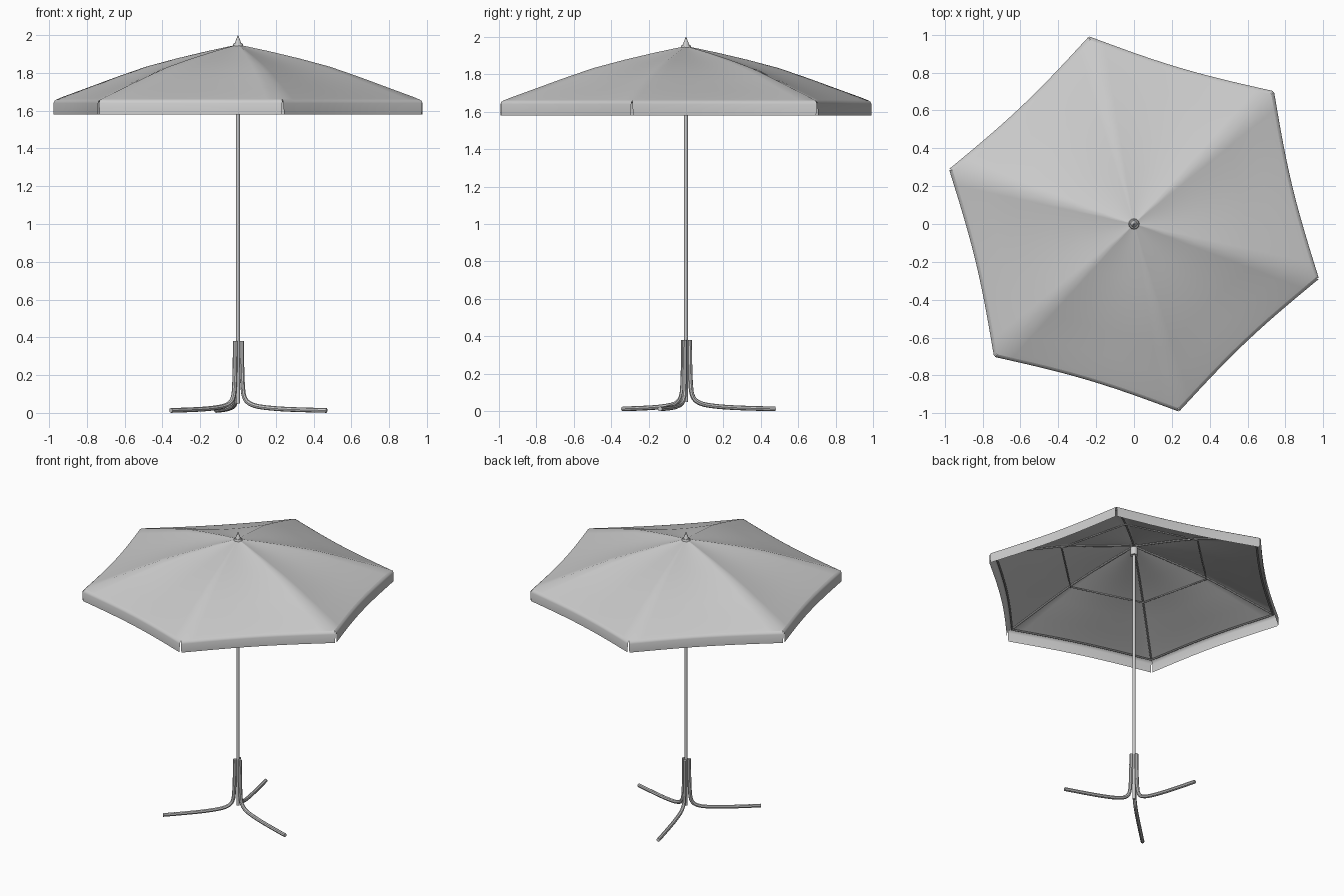
import bpy, bmesh
from math import sin, cos, pi, radians
from mathutils import Vector

cube = bpy.data.objects.get("Cube")
if cube:
    bpy.data.objects.remove(cube, do_unlink=True)

grey = bpy.data.materials.new("light_grey")
grey.use_nodes = True
grey.diffuse_color = (0.6, 0.6, 0.6, 1)
grey.node_tree.nodes["Principled BSDF"].inputs["Base Color"].default_value = (0.6, 0.6, 0.6, 1)

TURN = radians(-16.5)
SIDES = 6
STEPS = 12
# rib line as radius, height
RIB = [(0.015, 1.947), (0.17, 1.915), (0.34, 1.876), (0.51, 1.832),
       (0.68, 1.775), (0.84, 1.718), (0.97, 1.672), (1.0, 1.66)]


def polar(r, z, k):
    a = TURN + k * 2 * pi / SIDES
    return Vector((r * cos(a), r * sin(a), z))


def finish(obj, angle=35):
    obj.data.materials.clear()
    obj.data.materials.append(grey)
    bpy.ops.object.select_all(action='DESELECT')
    obj.select_set(True)
    bpy.context.view_layer.objects.active = obj
    bpy.ops.object.shade_smooth_by_angle(angle=radians(angle))


def grid_object(name, rows, closed=False):
    """Skin a list of equally long point rows."""
    bm = bmesh.new()
    grid = [[bm.verts.new(p) for p in row] for row in rows]
    for a, b in zip(grid, grid[1:]):
        n = len(a)
        for i in range(n if closed else n - 1):
            j = (i + 1) % n
            bm.faces.new((a[i], b[i], b[j], a[j]))
    mesh = bpy.data.meshes.new(name)
    bm.to_mesh(mesh)
    bm.free()
    obj = bpy.data.objects.new(name, mesh)
    bpy.context.collection.objects.link(obj)
    finish(obj)


def tube(name, points, radius, closed=False, smooth=False):
    curve = bpy.data.curves.new(name, 'CURVE')
    curve.dimensions = '3D'
    curve.bevel_depth = radius
    curve.bevel_resolution = 2
    curve.use_fill_caps = True
    spline = curve.splines.new('NURBS' if smooth else 'POLY')
    spline.points.add(len(points) - 1)
    for sp, p in zip(spline.points, points):
        sp.co = (*p, 1)
    spline.use_cyclic_u = closed
    if smooth:
        spline.order_u = 3
        spline.use_endpoint_u = True
        spline.resolution_u = 6
    obj = bpy.data.objects.new(name, curve)
    bpy.context.collection.objects.link(obj)
    bpy.ops.object.select_all(action='DESELECT')
    obj.select_set(True)
    bpy.context.view_layer.objects.active = obj
    bpy.ops.object.convert(target='MESH')
    finish(bpy.context.view_layer.objects.active)


def lathe(name, z0, z1, r0, r1, sides=16):
    bpy.ops.mesh.primitive_cone_add(vertices=sides, radius1=r0, radius2=r1,
                                    depth=z1 - z0, location=(0, 0, (z0 + z1) / 2))
    obj = bpy.context.object
    obj.name = name
    finish(obj)


def edge_point(r, z, k, t, sag=0.0):
    """Point on side k, bowed inwards and sagging between its two ribs."""
    p = polar(r, z, k).lerp(polar(r, z, k + 1), t)
    bow = sin(pi * t)
    p.x *= 1 - 0.025 * r * r * bow
    p.y *= 1 - 0.025 * r * r * bow
    p.z -= sag * bow
    return p


# canopy cloth
rows = []
for r, z in RIB:
    sag = 0.014 * sin(pi * min(r, 1))
    rows.append([edge_point(r, z, k, i / STEPS, sag)
                 for k in range(SIDES) for i in range(STEPS)])
grid_object("canopy", rows, closed=True)

# hanging valance on each side, slit at the corners
VALANCE = [(1.0, 1.66, 0), (1.014, 1.652, 0.002), (1.02, 1.64, 0.004), (1.02, 1.58, 0.007)]
for k in range(SIDES):
    grid_object(f"valance_{k + 1}",
                [[edge_point(r, z, k, gap + (1 - 2 * gap) * i / STEPS)
                  for i in range(STEPS + 1)] for r, z, gap in VALANCE])

# frame beneath the cloth
for k in range(SIDES):
    tube(f"rib_{k + 1}", [polar(r, z - 0.012, k) for r, z in RIB[:-1]], 0.006)
tube("middle_ring", [polar(0.51, 1.81, k) for k in range(SIDES)], 0.005, closed=True)
tube("rim_ring", [edge_point(0.98, 1.652, k, i / STEPS)
                  for k in range(SIDES) for i in range(STEPS)], 0.006, closed=True)

# pole, hub and finial
lathe("pole", 0.05, 1.94, 0.01, 0.01)
lathe("hub", 1.87, 1.925, 0.024, 0.024)
lathe("finial_base", 1.938, 1.955, 0.03, 0.024)
lathe("finial", 1.95, 2.0, 0.02, 0.001)

# three bent legs
LEG = [(0.02, 0.38), (0.021, 0.28), (0.024, 0.16), (0.032, 0.075), (0.075, 0.04),
       (0.16, 0.026), (0.3, 0.017), (0.49, 0.013)]
for n in range(3):
    tube(f"leg_{n + 1}", [polar(r, z, 2 * n) for r, z in LEG], 0.0125, smooth=True)
